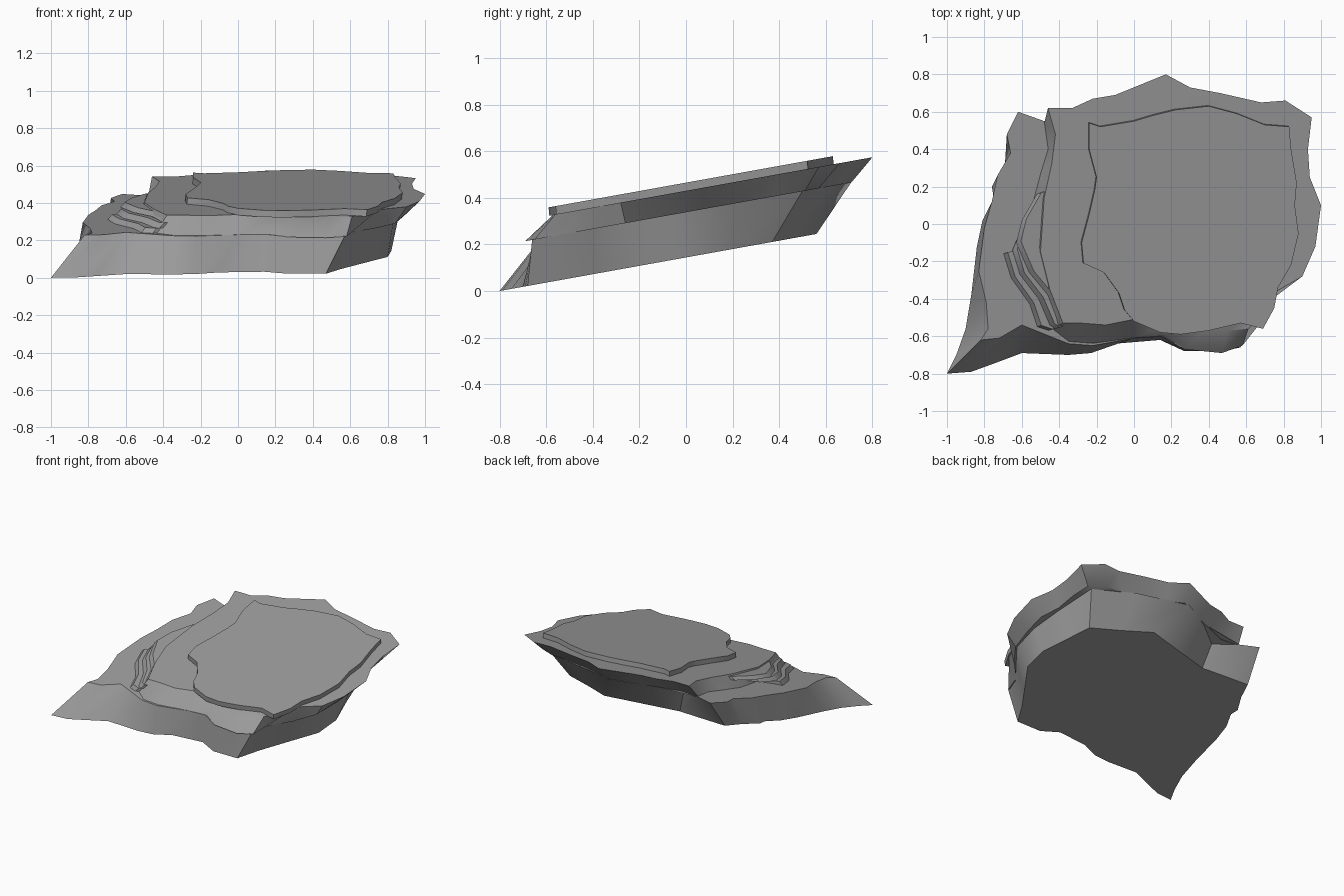
import bpy, bmesh, math

SLOPE = 0.18  # the strata rise toward the back

# dark grey stone
stone = bpy.data.materials.new("dark_stone")
stone.diffuse_color = (0.33, 0.33, 0.33, 1)


def slab(name, rows, low, high):
    """Loft a tilted stratum; each row is (bottom x, bottom y, top x, top y), counter-clockwise."""
    bm = bmesh.new()
    bottom = [bm.verts.new((r[0], r[1], low + SLOPE * r[1])) for r in rows]
    top = [bm.verts.new((r[2], r[3], high + SLOPE * r[3])) for r in rows]
    n = len(rows)
    for i in range(n):
        j = (i + 1) % n
        bm.faces.new((bottom[i], bottom[j], top[j], top[i]))
    bm.faces.new(top)
    bm.faces.new(bottom[::-1])
    bmesh.ops.triangulate(bm, faces=[f for f in bm.faces if len(f.verts) > 4])
    bmesh.ops.recalc_face_normals(bm, faces=bm.faces)
    mesh = bpy.data.meshes.new(name)
    bm.to_mesh(mesh)
    bm.free()
    mesh.materials.append(stone)
    obj = bpy.data.objects.new(name, mesh)
    bpy.context.collection.objects.link(obj)
    bpy.ops.object.select_all(action='DESELECT')
    obj.select_set(True)
    bpy.context.view_layer.objects.active = obj
    bpy.ops.object.shade_smooth_by_angle(angle=math.radians(35))
    return obj


# thick base stratum
slab("base_stratum", [
    (-1.0, -.80, -.82, -.62), (-.87, -.79, -.72, -.61), (-.76, -.75, -.60, -.54),
    (-.60, -.69, -.50, -.58), (-.35, -.70, -.35, -.64), (-.23, -.69, -.22, -.65),
    (-.10, -.64, 0, -.61), (.14, -.62, .15, -.60), (.27, -.68, .25, -.66),
    (.47, -.68, .57, -.66), (.55, -.54, .60, -.55), (.66, -.38, .72, -.40),
    (.80, -.18, .83, -.26), (.82, .0, .86, -.04), (.76, .20, .84, .2),
    (.71, .37, .80, .50), (.50, .46, .50, .62), (.29, .56, .10, .71),
    (-.08, .47, -.12, .60), (-.25, .43, -.31, .46), (-.42, .44, -.48, .55),
    (-.64, .45, -.62, .60), (-.69, .32, -.68, .48), (-.76, .20, -.66, .38),
    (-.75, .14, -.73, .26), (-.81, .02, -.76, .12), (-.84, -.12, -.80, -.02),
    (-.87, -.38, -.83, -.25), (-.90, -.56, -.79, -.42), (-.95, -.70, -.78, -.56)], .144, .34)

# overhanging middle stratum
slab("middle_stratum", [
    (-.44, -.56, -.38, -.53), (-.35, -.63, -.28, -.53), (-.22, -.64, -.15, -.54),
    (0, -.61, 0, -.51), (.15, -.60, .2, -.53), (.27, -.67, .4, -.55),
    (.47, -.69, .50, -.57), (.58, -.65, .61, -.56), (.61, -.53, .73, -.46),
    (.74, -.40, .76, -.36), (.84, -.26, .90, -.28), (.88, -.08, .97, -.12),
    (.90, .08, 1.0, .10), (.86, .22, .94, .25), (.86, .38, .93, .40),
    (.84, .51, .95, .57), (.72, .57, .81, .66), (.60, .58, .68, .65),
    (.40, .62, .46, .70), (.27, .66, .30, .73), (.14, .71, .17, .80),
    (-.05, .63, -.10, .69), (-.20, .58, -.22, .67), (-.33, .53, -.33, .62),
    (-.48, .54, -.46, .62), (-.46, .40, -.42, .48), (-.50, .27, -.44, .32),
    (-.54, .12, -.48, .14), (-.53, -.10, -.50, -.15), (-.50, -.33, -.45, -.35)], .338, .43)

# thin cap stratum
slab("cap_stratum", [
    (*[v + d for v, d in zip(p, (-.004, .004))], *p) for p in [
        (-.24, .54), (-.24, .40), (-.20, .25), (-.21, .18), (-.24, .05), (-.28, -.10),
        (-.27, -.21), (-.16, -.26), (-.08, -.37), (-.05, -.46), (0, -.52), (.14, -.58),
        (.25, -.59), (.40, -.57), (.57, -.53), (.69, -.56), (.75, -.45), (.77, -.34),
        (.84, -.22), (.88, -.05), (.86, .10), (.87, .22), (.84, .40), (.83, .52),
        (.70, .53), (.55, .59), (.40, .63), (.22, .61), (.10, .58), (0, .55), (-.18, .52)]],
    .428, .465)

# stepped thin strata on the left flank
steps = [
    [(-.35, .0), (-.63, -.14), (-.70, -.16), (-.66, -.29), (-.56, -.43), (-.52, -.55), (-.46, -.57), (-.3, -.5)],
    [(-.35, .1), (-.60, -.02), (-.65, -.14), (-.61, -.27), (-.51, -.40), (-.45, -.54), (-.42, -.56), (-.3, -.5)],
    [(-.35, .22), (-.52, .16), (-.60, .02), (-.63, -.10), (-.56, -.26), (-.46, -.38), (-.40, -.54), (-.3, -.5)],
]
for i, outline in enumerate(steps):
    rows = [(x, y, x + .025, y + .008) for x, y in outline]
    slab(f"flank_step_{i + 1}", rows, .336 + .03 * i, .366 + .027 * i)
